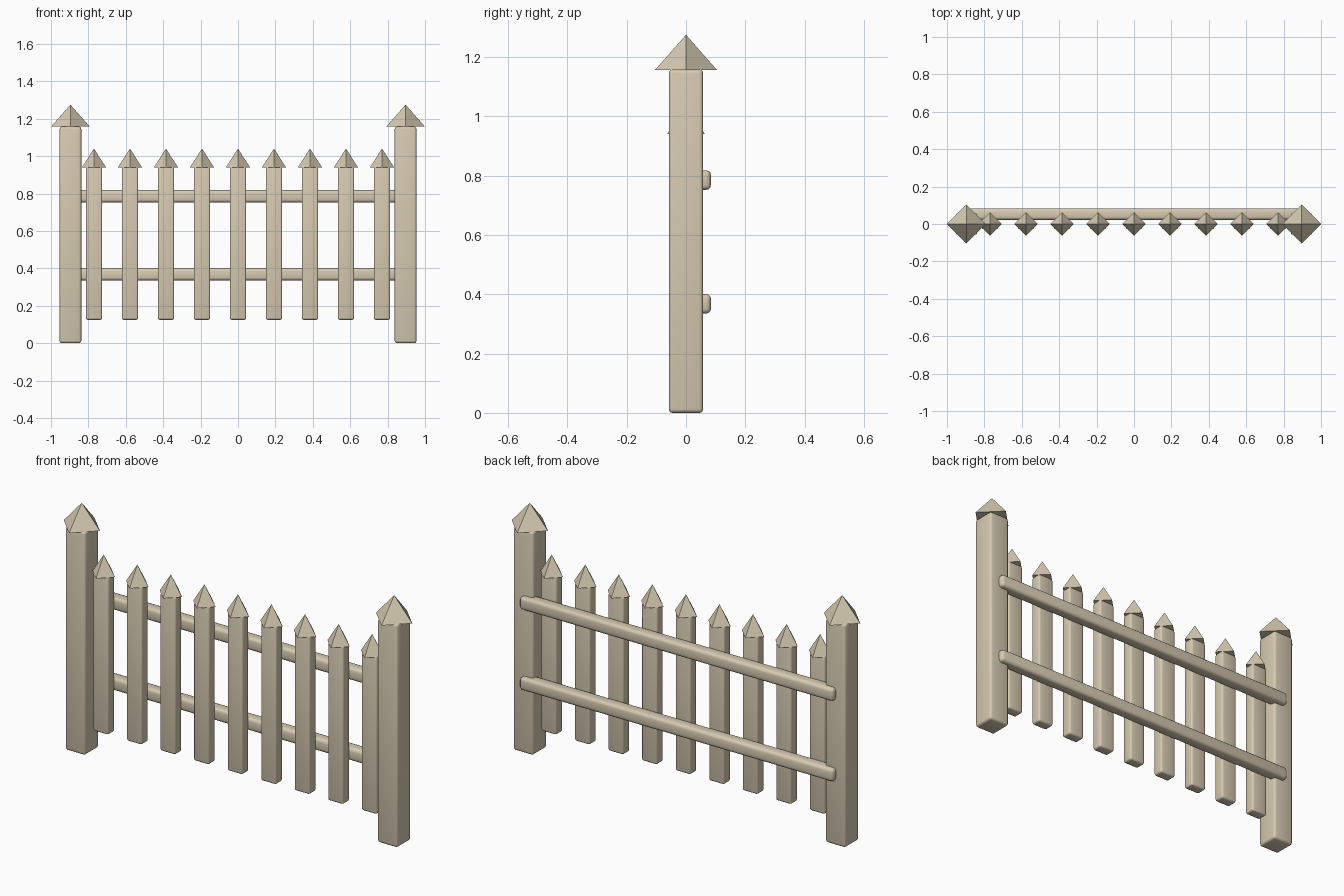
import bpy
import bmesh
from math import pi, cos, sin, radians
from mathutils import Vector

if "Cube" in bpy.data.objects:
    bpy.data.objects.remove(bpy.data.objects["Cube"], do_unlink=True)

# Single weathered timber colour
wood = bpy.data.materials.new("pale_wood")
wood.use_nodes = True
colour = (0.67, 0.59, 0.44, 1)
wood.diffuse_color = colour
bsdf = next(n for n in wood.node_tree.nodes if n.type == 'BSDF_PRINCIPLED')
bsdf.inputs["Base Color"].default_value = colour
bsdf.inputs["Roughness"].default_value = 0.8


def finish(name, bm):
    mesh = bpy.data.meshes.new(name)
    bm.to_mesh(mesh)
    bm.free()
    mesh.materials.append(wood)
    obj = bpy.data.objects.new(name, mesh)
    bpy.context.collection.objects.link(obj)
    return obj


def timber(name, centre, size, radius):
    """Box with rounded edges."""
    bm = bmesh.new()
    bmesh.ops.create_cube(bm, size=1)
    bmesh.ops.scale(bm, vec=size, verts=bm.verts)
    bmesh.ops.translate(bm, vec=centre, verts=bm.verts)
    bmesh.ops.bevel(bm, geom=bm.edges[:], offset=radius, segments=3,
                    profile=0.5, affect='EDGES')
    obj = finish(name, bm)
    bpy.ops.object.select_all(action='DESELECT')
    obj.select_set(True)
    bpy.context.view_layer.objects.active = obj
    bpy.ops.object.shade_smooth_by_angle(angle=radians(35))
    return obj


def pointed_cap(name, x, z, radius, height):
    """Diamond pyramid: soft around the rim, creased at the tip, flat below."""
    bm = bmesh.new()
    corners = [Vector((x + radius * cos(i * pi / 2), radius * sin(i * pi / 2), z))
               for i in range(4)]
    rim = [bm.verts.new(c) for c in corners]
    for i in range(4):
        tip = bm.verts.new((x, 0, z + height))
        side = bm.faces.new((rim[i], rim[(i + 1) % 4], tip))
        side.smooth = True
    bm.faces.new([bm.verts.new(c) for c in reversed(corners)])
    return finish(name, bm)


# End posts with caps
for side, sign in (("right", -1), ("left", 1)):
    x = sign * 0.896
    timber(f"{side}_post", (x, 0, 0.579), (0.116, 0.116, 1.158), 0.013)
    pointed_cap(f"{side}_post_cap", x, 1.157, 0.104, 0.118)

# Pickets with caps
for i in range(9):
    x = (i - 4) * 0.1925
    timber(f"picket_{i + 1}", (x, 0, 0.535), (0.088, 0.056, 0.82), 0.01)
    pointed_cap(f"picket_cap_{i + 1}", x, 0.94, 0.064, 0.1)

# Rails behind the pickets
for name, z in (("lower_rail", 0.368), ("upper_rail", 0.785)):
    timber(name, (0, 0.053, z), (1.8, 0.062, 0.066), 0.016)
